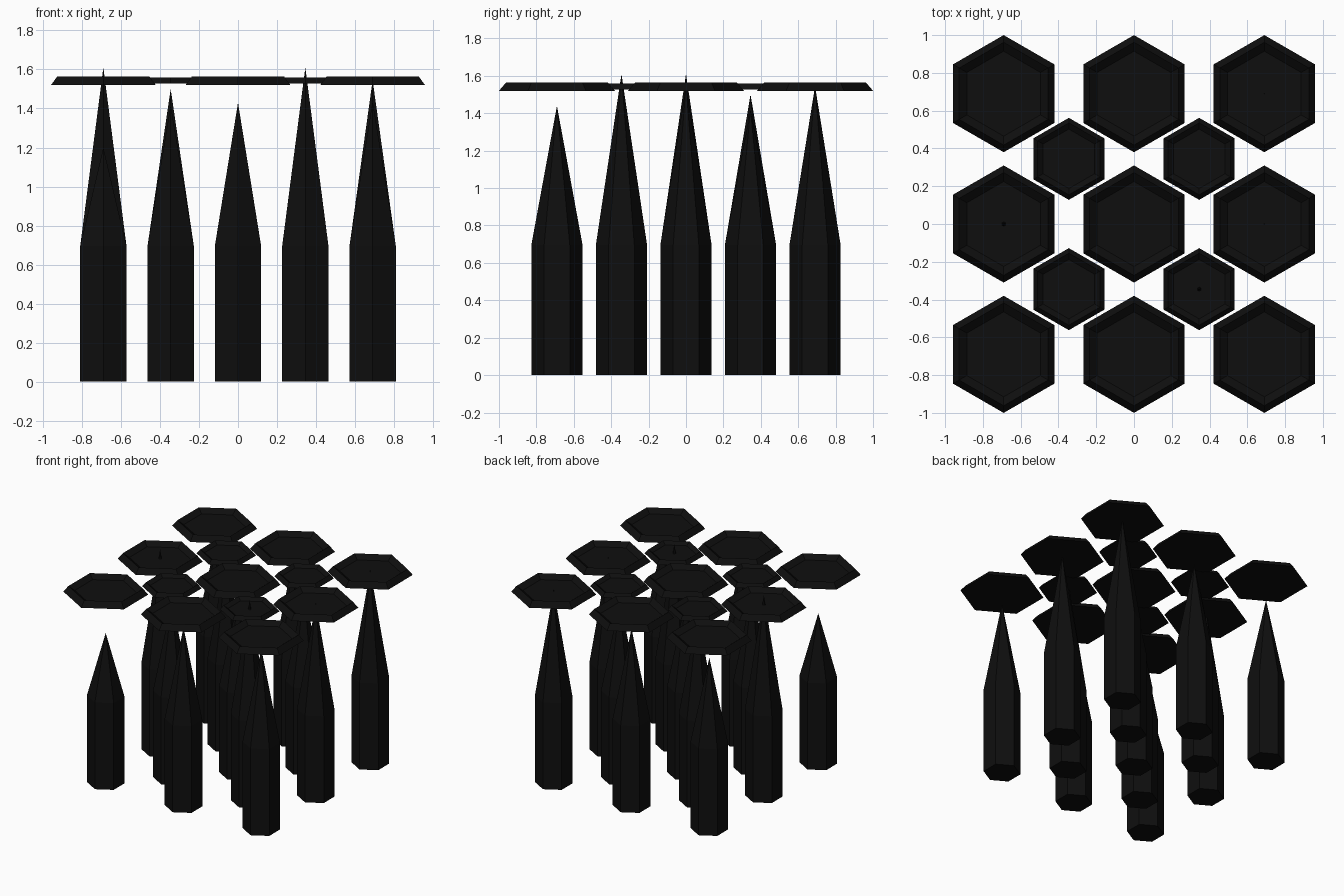
import bpy, bmesh, math

if "Cube" in bpy.data.objects:
    bpy.data.objects.remove(bpy.data.objects["Cube"])

def material(name, v):
    m = bpy.data.materials.new(name)
    m.diffuse_color = (v, v, v, 1)
    m.use_nodes = True
    m.node_tree.nodes["Principled BSDF"].inputs["Base Color"].default_value = m.diffuse_color
    return m

black = material("matte black", 0.0045)

def hex_lathe(name, profile, loc):
    """Closed six-sided solid from (radius, z) pairs, corners on the y axis."""
    bm = bmesh.new()
    rings = []
    for r, z in profile:
        if r == 0:
            rings.append([bm.verts.new((0, 0, z))])
        else:
            rings.append([bm.verts.new((r * math.cos(math.radians(30 + 60 * k)),
                                        r * math.sin(math.radians(30 + 60 * k)), z))
                          for k in range(6)])
    for a, b in zip(rings, rings[1:]):
        for k in range(6):
            j = (k + 1) % 6
            if len(b) == 1:
                bm.faces.new((a[k], a[j], b[0]))
            else:
                bm.faces.new((a[k], a[j], b[j], b[k]))
    bm.faces.new(rings[0][::-1])
    if len(rings[-1]) == 6:
        bm.faces.new(rings[-1])
    bmesh.ops.recalc_face_normals(bm, faces=bm.faces)
    me = bpy.data.meshes.new(name)
    bm.to_mesh(me)
    bm.free()
    me.materials.append(black)
    ob = bpy.data.objects.new(name, me)
    ob.location = loc
    bpy.context.collection.objects.link(ob)

STEP = 0.345
PLATE_Z = 1.5425

# Spike tip heights by grid cell
tips = {(-2, -2): 1.20, (0, -2): 1.43, (2, -2): 1.44,
        (-2, 0): 1.61, (0, 0): 1.40, (2, 0): 1.545,
        (-2, 2): 1.37, (0, 2): 1.42, (2, 2): 1.545,
        (-1, -1): 1.42, (1, -1): 1.61, (-1, 1): 1.50, (1, 1): 1.42}

for (i, j), tip in tips.items():
    x, y = i * STEP, j * STEP
    # Column with a pointed top
    hex_lathe("spike_column", [(0.137, 0), (0.137, 0.695), (0, tip)], (x, y, 0))
    # Floating dished plate, smaller on the in-between cells
    s = 0.7 if i % 2 else 1.0
    hex_lathe("dished_plate",
              [(0.31 * s, -0.0225 * s), (0.272 * s, 0.0225 * s), (0.225 * s, -0.01 * s)],
              (x, y, PLATE_Z))
